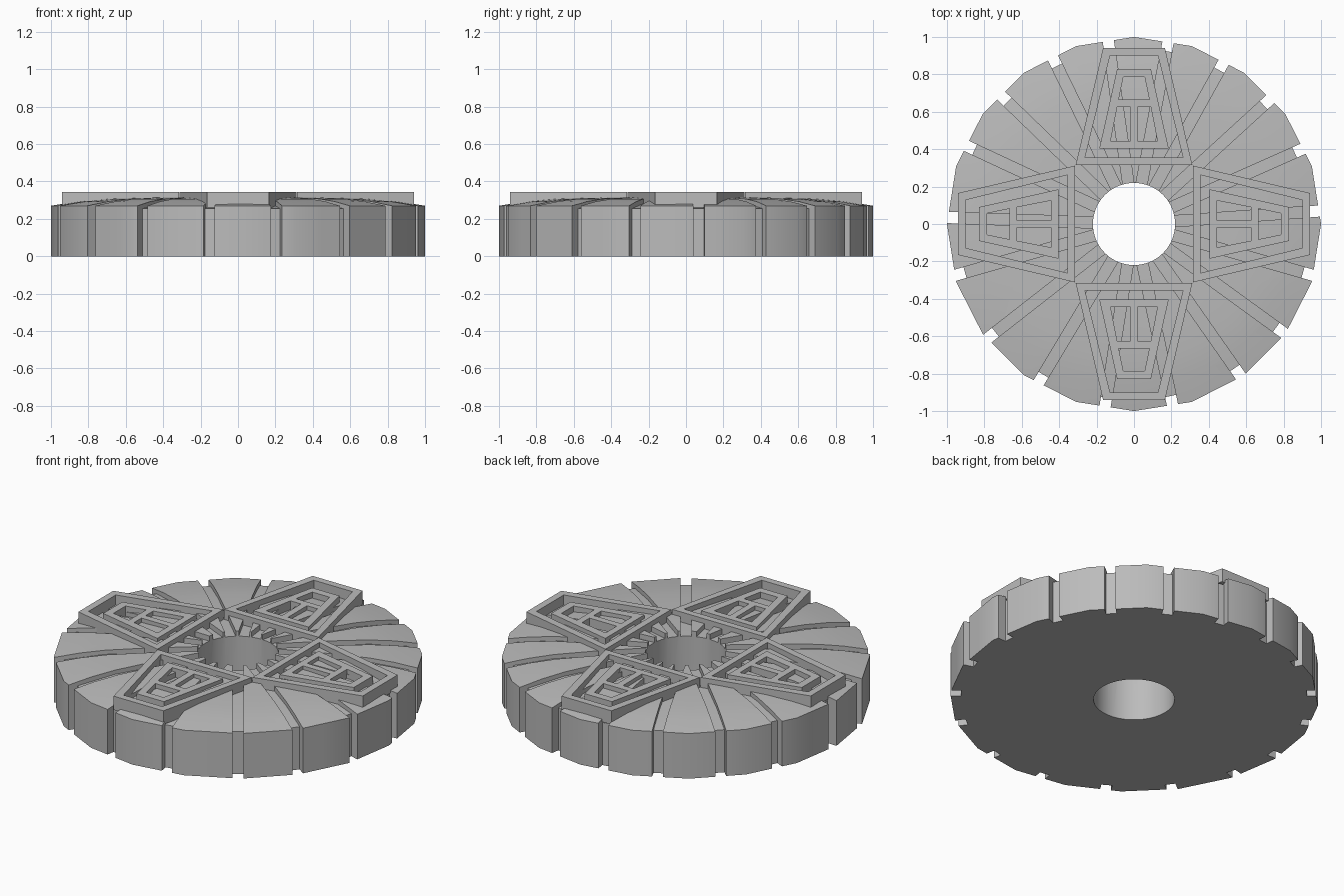
import bpy, bmesh, math
from mathutils import Matrix, Vector

cube = bpy.data.objects.get("Cube")
if cube:
    bpy.data.objects.remove(cube)

grey = bpy.data.materials.new("stone_grey")
grey.use_nodes = True
colour = (0.5, 0.5, 0.5, 1)
grey.diffuse_color = colour
grey.node_tree.nodes["Principled BSDF"].inputs["Base Color"].default_value = colour


def mesh_object(name, bm):
    bmesh.ops.recalc_face_normals(bm, faces=bm.faces)
    mesh = bpy.data.meshes.new(name)
    bm.to_mesh(mesh)
    bm.free()
    mesh.materials.append(grey)
    obj = bpy.data.objects.new(name, mesh)
    bpy.context.collection.objects.link(obj)
    return obj


def select(obj):
    bpy.ops.object.select_all(action='DESELECT')
    obj.select_set(True)
    bpy.context.view_layer.objects.active = obj


def lathe(bm, profile, segments=40):
    """Closed ring; every second column lies on the chord of the 20-sided rim."""
    columns = []
    for i in range(segments):
        a = 2 * math.pi * i / segments
        chord = math.cos(math.pi / 20) if i % 2 else 1
        columns.append([])
        for r, z in profile:
            s = r * (chord if r > 0.9 else 1)
            columns[-1].append(bm.verts.new((s * math.cos(a), s * math.sin(a), z)))
    n = len(profile)
    for i in range(segments):
        here, after = columns[i], columns[(i + 1) % segments]
        for j in range(n):
            k = (j + 1) % n
            bm.faces.new((here[j], after[j], after[k], here[k]))


# Low domed disc with a round centre hole
bm = bmesh.new()
lathe(bm, [(0.22, 0), (1, 0), (1, 0.27), (0.86, 0.293), (0.72, 0.307),
           (0.5, 0.314), (0.22, 0.316)])
disc = mesh_object("grooved_disc", bm)

# Cutters: shallow radial groove on top, full-height notch at the rim
slot_angles = [4, 24, 42.5, 61, 79.4, 98, 116, 136, 155,
               178, -164, -142, -121, -99, -78, -55, -36, -16]
slot_side = [(0.18, 0.285), (0.72, 0.282), (0.94, 0.255), (0.94, -0.1),
             (1.1, -0.1), (1.1, 0.4), (0.18, 0.4)]
bm = bmesh.new()
for angle in slot_angles:
    face = bm.faces.new([bm.verts.new((r, -0.03, z)) for r, z in slot_side])
    ext = bmesh.ops.extrude_face_region(bm, geom=[face])["geom"]
    new_verts = [v for v in ext if isinstance(v, bmesh.types.BMVert)]
    bmesh.ops.translate(bm, verts=new_verts, vec=(0, 0.06, 0))
    turn = Matrix.Rotation(math.radians(angle), 4, 'Z')
    bmesh.ops.transform(bm, matrix=turn, verts=list(face.verts) + new_verts)
    if not face.is_valid:
        continue
cutter = mesh_object("slot_cutter", bm)
cutter.hide_render = True

select(disc)
cut = disc.modifiers.new("slots", 'BOOLEAN')
cut.operation = 'DIFFERENCE'
cut.solver = 'EXACT'
cut.use_self = True
cut.object = cutter
bpy.ops.object.modifier_apply(modifier=cut.name)
bpy.data.objects.remove(cutter)
bpy.ops.object.shade_smooth_by_angle(angle=math.radians(30))


def trapezoid(inner_half, inner_y, outer_half, outer_y):
    return [(-inner_half, inner_y), (inner_half, inner_y),
            (outer_half, outer_y), (-outer_half, outer_y)]


def plate(name, outlines, bottom, top, angle):
    """Flat plate from an outer outline and any number of hole outlines."""
    curve = bpy.data.curves.new(name, 'CURVE')
    curve.dimensions = '2D'
    curve.fill_mode = 'BOTH'
    curve.extrude = (top - bottom) / 2
    for outline in outlines:
        spline = curve.splines.new('POLY')
        spline.points.add(len(outline) - 1)
        for p, (x, y) in zip(spline.points, outline):
            p.co = (x, y, 0, 1)
        spline.use_cyclic_u = True
    curve.materials.append(grey)
    obj = bpy.data.objects.new(name, curve)
    bpy.context.collection.objects.link(obj)
    obj.location.z = (top + bottom) / 2
    obj.rotation_euler.z = angle
    select(obj)
    bpy.ops.object.convert(target='MESH')
    bpy.ops.object.shade_flat()


# Four raised frames, each around a smaller panel with three windows
frame = [trapezoid(0.312, 0.315, 0.165, 0.942), trapezoid(0.262, 0.355, 0.128, 0.9)]
left_window = [(-0.125, 0.445), (-0.02, 0.445), (-0.02, 0.625), (-0.09, 0.625)]
right_window = [(-x, y) for x, y in left_window]
panel = [trapezoid(0.185, 0.405, 0.09, 0.83), trapezoid(0.082, 0.665, 0.057, 0.785),
         left_window, right_window]
for i, side in enumerate(["back", "left", "front", "right"]):
    # quarter turns clockwise, starting from +y
    turn = -i * math.pi / 2
    plate(side + "_frame", frame, 0.262, 0.344, turn)
    plate(side + "_panel", panel, 0.262, 0.336, turn)
